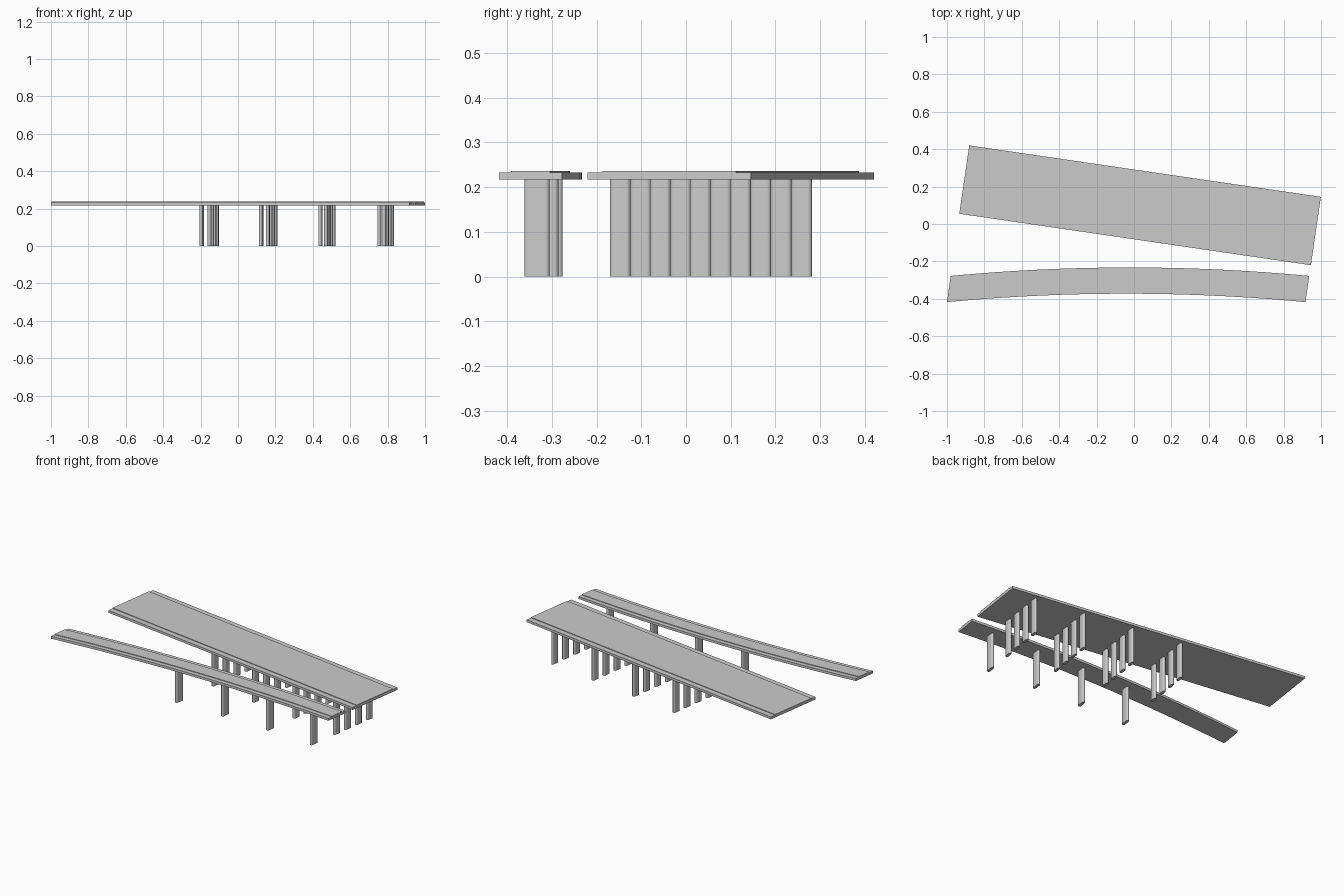
import bpy, bmesh, math
from mathutils import Vector

if "Cube" in bpy.data.objects:
    bpy.data.objects.remove(bpy.data.objects["Cube"])

TILT = math.radians(-8.32)
U = Vector((math.cos(TILT), math.sin(TILT), 0))    # along the main deck
V = Vector((-math.sin(TILT), math.cos(TILT), 0))   # across both decks
Z_UNDER, Z_EDGE, Z_TOP = 0.2175, 0.2325, 0.2365
DECK_MID = Vector((0.0325, 0.1, 0))


def finish(name, bm):
    bmesh.ops.recalc_face_normals(bm, faces=bm.faces)
    mesh = bpy.data.meshes.new(name)
    bm.to_mesh(mesh)
    bm.free()
    obj = bpy.data.objects.new(name, mesh)
    bpy.context.collection.objects.link(obj)
    bpy.ops.object.select_all(action='DESELECT')
    obj.select_set(True)
    bpy.context.view_layer.objects.active = obj
    bpy.ops.object.shade_smooth_by_angle(angle=math.radians(35))
    return obj


def deck(name, path, width, shoulder):
    """Sweep a slab with a raised roadway and low shoulders along a path."""
    h = width / 2
    r = h - shoulder
    profile = [(-h, Z_UNDER), (h, Z_UNDER), (h, Z_EDGE), (r, Z_EDGE),
               (r, Z_TOP), (-r, Z_TOP), (-r, Z_EDGE), (-h, Z_EDGE)]
    bm = bmesh.new()
    rings = [[bm.verts.new(p + V * v + Vector((0, 0, z))) for v, z in profile]
             for p in path]
    n = len(profile)
    for a, b in zip(rings, rings[1:]):
        for i in range(n):
            j = (i + 1) % n
            bm.faces.new((a[i], a[j], b[j], b[i]))
    bm.faces.new(rings[0])
    bm.faces.new(rings[-1])
    return finish(name, bm)


def pier(name, centre, length, thick):
    """Upright wall pier with rounded ends, long side across the deck."""
    r = thick / 2
    s = length / 2 - r
    bm = bmesh.new()
    ring = []
    for side in (1, -1):
        for k in range(9):
            a = math.pi * k / 8
            p = centre + U * (side * r * math.cos(a)) + V * (side * (s + r * math.sin(a)))
            ring.append(bm.verts.new((p.x, p.y, 0)))
    base = bm.faces.new(ring)
    ext = bmesh.ops.extrude_face_region(bm, geom=[base], use_keep_orig=True)
    top = [g for g in ext['geom'] if isinstance(g, bmesh.types.BMVert)]
    bmesh.ops.translate(bm, verts=top, vec=(0, 0, Z_UNDER))
    return finish(name, bm)


# Curved ramp centre line
RAMP_X, RAMP_HALF, RAMP_Y, SAG = -0.0315, 0.9585, -0.3025, 0.045


def ramp_point(x):
    t = (x - RAMP_X) / RAMP_HALF
    return Vector((x, RAMP_Y - SAG * t * t, 0))


# Decks
deck("main_deck", [DECK_MID - U * 0.95, DECK_MID + U * 0.95], 0.369, 0.034)
deck("curved_ramp_deck",
     [ramp_point(RAMP_X + RAMP_HALF * (i / 16 - 1)) for i in range(33)], 0.1415, 0.027)

# Four rows of piers: four under the main deck, one under the ramp
for row in range(4):
    mid = DECK_MID + U * (-0.166 + 0.315 * row)
    for col in range(4):
        pier(f"main_pier_{row + 1}_{col + 1}", mid + V * (0.0905 * (col - 1.5)), 0.047, 0.018)
    x = mid.x
    for _ in range(8):   # find where the row line meets the ramp
        x = mid.x + (ramp_point(x).y - mid.y) * V.x / V.y
    pier(f"ramp_pier_{row + 1}", ramp_point(x), 0.057, 0.018)
